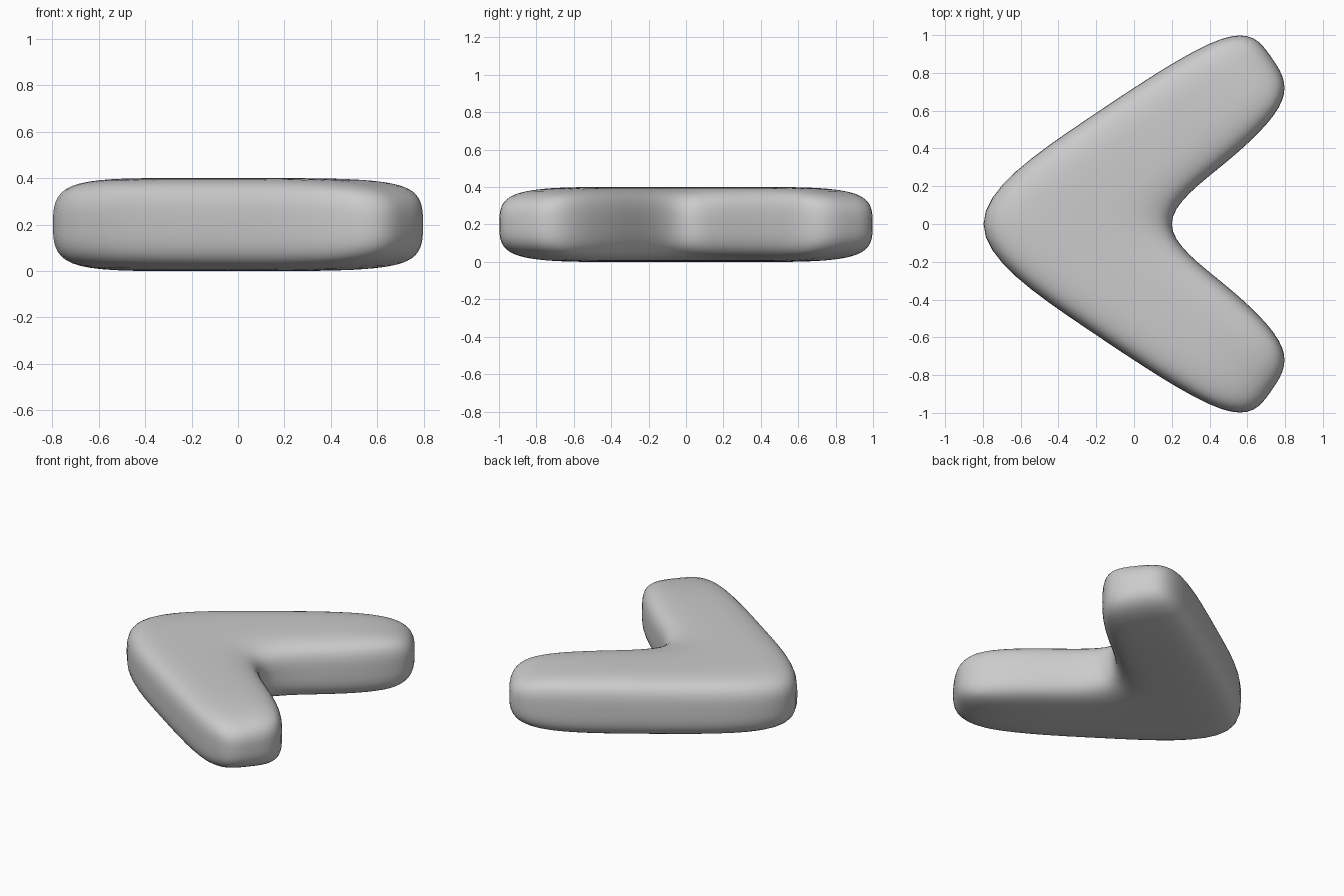
import bpy, bmesh
from mathutils import Vector

if "Cube" in bpy.data.objects:
    bpy.data.objects.remove(bpy.data.objects["Cube"])

HEIGHT = 0.4

# Half plan of the boomerang: (outer point, inner point) from the elbow to the arm end
half = [((-1.07, 0.0), (0.05, 0.0)),
        ((-0.25, 0.555), (0.50, 0.32)),
        ((0.57, 1.105), (0.871, 0.679))]
flip = lambda p: (p[0], -p[1])
stations = [(flip(o), flip(i)) for o, i in reversed(half[1:])] + half

# Square cross-section with edge midpoints: (fraction across, fraction up)
section = [(0, 0), (.5, 0), (1, 0), (1, .5), (1, 1), (.5, 1), (0, 1), (0, .5)]


def at(station, w, h):
    outer, inner = (Vector(p) for p in station)
    p = outer.lerp(inner, w)
    return (p.x, p.y, h * HEIGHT)


bm = bmesh.new()
rings = [[bm.verts.new(at(s, w, h)) for w, h in section] for s in stations]

# Skin the arms
for a, b in zip(rings, rings[1:]):
    for k in range(8):
        n = (k + 1) % 8
        bm.faces.new((a[k], a[n], b[n], b[k]))

# Quad caps on both arm ends
for s, ring in ((stations[0], rings[0]), (stations[-1], rings[-1])):
    c = bm.verts.new(at(s, .5, .5))
    for k in (0, 2, 4, 6):
        bm.faces.new((c, ring[k - 1], ring[k], ring[k + 1]))

bmesh.ops.recalc_face_normals(bm, faces=bm.faces[:])
mesh = bpy.data.meshes.new("boomerang")
bm.to_mesh(mesh)
bm.free()
mesh.shade_smooth()

# Smooth rounded body
body = bpy.data.objects.new("boomerang", mesh)
bpy.context.collection.objects.link(body)
sub = body.modifiers.new("rounding", 'SUBSURF')
sub.levels = sub.render_levels = 3
